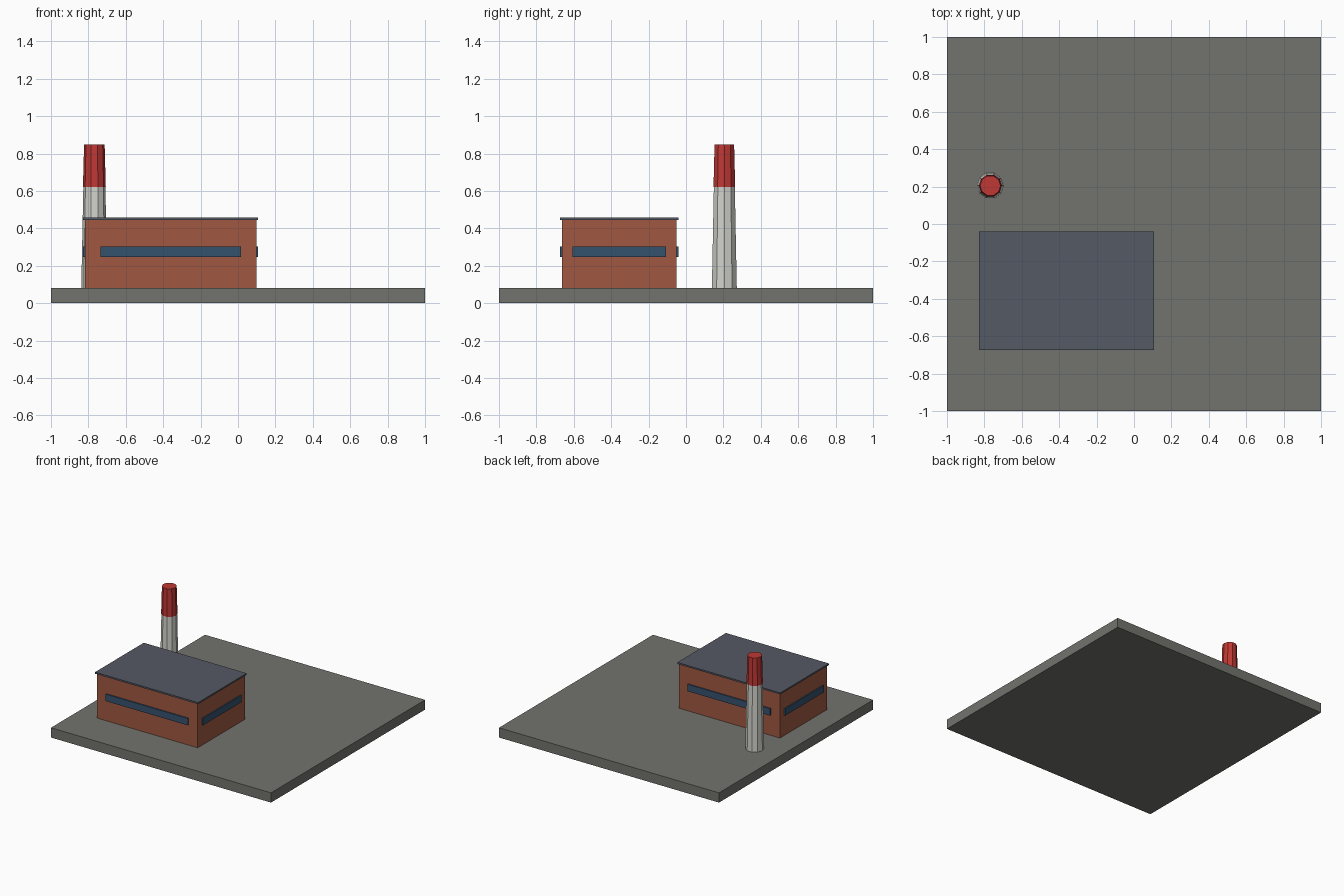
import bpy

if "Cube" in bpy.data.objects:
    bpy.data.objects.remove(bpy.data.objects["Cube"])


def material(name, rgb):
    m = bpy.data.materials.new(name)
    m.diffuse_color = (*rgb, 1)
    m.use_nodes = True
    m.node_tree.nodes["Principled BSDF"].inputs["Base Color"].default_value = m.diffuse_color
    return m


def box(name, lo, hi, mat):
    size = [b - a for a, b in zip(lo, hi)]
    bpy.ops.mesh.primitive_cube_add(size=1, location=[(a + b) / 2 for a, b in zip(lo, hi)])
    o = bpy.context.object
    o.name = name
    o.scale = size
    bpy.ops.object.transform_apply(location=False, rotation=False, scale=True)
    o.data.materials.append(mat)
    return o


def taper(name, x, y, z0, z1, r0, r1, mat):
    # ten sides, with corners on the x axis
    bpy.ops.mesh.primitive_cone_add(vertices=10, radius1=r0, radius2=r1, depth=z1 - z0,
                                    location=(x, y, (z0 + z1) / 2), rotation=(0, 0, 1.5707963))
    o = bpy.context.object
    o.name = name
    o.data.materials.append(mat)
    return o


concrete = material("concrete", (0.17, 0.17, 0.155))
brick = material("brick", (0.35, 0.098, 0.052))
slate = material("slate", (0.09, 0.10, 0.125))
glass = material("glass", (0.035, 0.085, 0.155))
white = material("pale_concrete", (0.65, 0.65, 0.61))
red = material("red_paint", (0.52, 0.04, 0.035))

# Ground slab
G = 0.08
box("ground_slab", (-1, -1, 0), (1, 1, G), concrete)

# Hall and its flat roof
CX, CY, HX, HY = -0.36, -0.357, 0.458, 0.306
box("hall", (CX - HX, CY - HY, G), (CX + HX, CY + HY, 0.445), brick)
E = 0.01
box("roof", (CX - HX - E, CY - HY - E, 0.445), (CX + HX + E, CY + HY + E, 0.458), slate)

# Window strips on all four walls
WX, WY, Z0, Z1 = 0.375, 0.25, 0.246, 0.303
for s, fb, lr in ((-1, "front", "left"), (1, "back", "right")):
    y, x = CY + s * HY, CX + s * HX
    box(f"{fb}_window", (CX - WX, y - E, Z0), (CX + WX, y + E, Z1), glass)
    box(f"{lr}_window", (x - E, CY - WY, Z0), (x + E, CY + WY, Z1), glass)

# Chimney with painted top
taper("chimney_shaft", -0.768, 0.205, G, 0.62, 0.07, 0.059, white)
taper("chimney_top", -0.768, 0.205, 0.62, 0.848, 0.061, 0.055, red)
